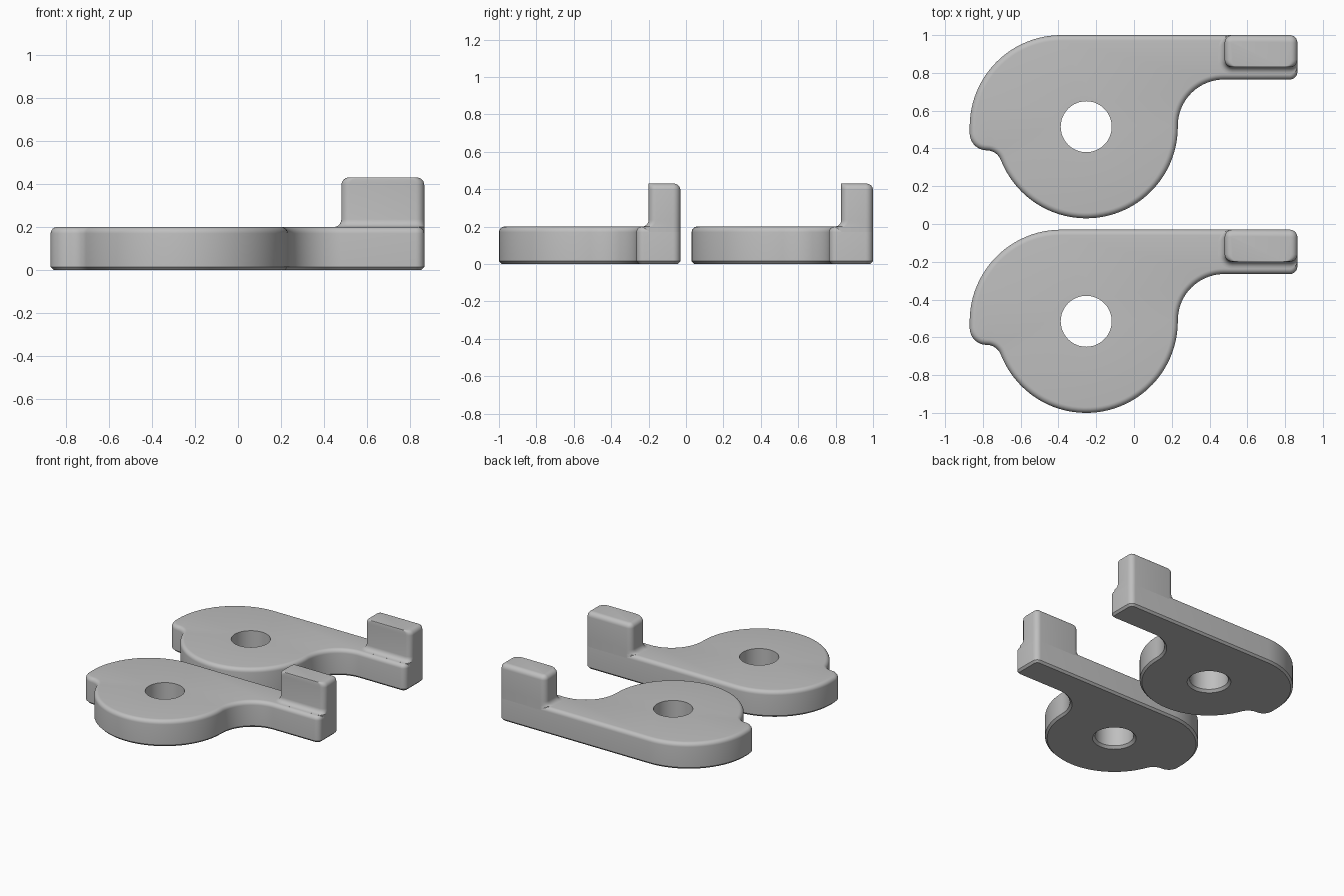
import bpy, bmesh
from math import sin, cos, pi, radians
from mathutils import Vector

if "Cube" in bpy.data.objects:
    bpy.data.objects.remove(bpy.data.objects["Cube"])

grey = bpy.data.materials.new("plain grey")
grey.diffuse_color = (0.52, 0.52, 0.52, 1)
grey.use_nodes = True
grey.node_tree.nodes["Principled BSDF"].inputs["Base Color"].default_value = grey.diffuse_color


def arc(cx, cy, r, a0, a1, n):
    return [Vector((cx + r * cos(radians(a0 + (a1 - a0) * i / n)),
                    cy + r * sin(radians(a0 + (a1 - a0) * i / n)))) for i in range(n + 1)]


def inset(pts, d):
    """Move a counter-clockwise outline inwards by d."""
    out = []
    for i, p in enumerate(pts):
        a = (p - pts[i - 1]).normalized()
        b = (pts[(i + 1) % len(pts)] - p).normalized()
        na, nb = Vector((-a.y, a.x)), Vector((-b.y, b.x))
        m = (na + nb).normalized()
        out.append(p + m * d / max(m.dot(na), 0.5))
    return out


def loft(bm, rings):
    """Skin a list of (outline, z) rings; return the first and last vertex loops."""
    loops = [[bm.verts.new((p.x, p.y, z)) for p in pts] for pts, z in rings]
    for lo, hi in zip(loops, loops[1:]):
        for i in range(len(lo)):
            bm.faces.new((lo[i - 1], lo[i], hi[i], hi[i - 1]))
    return loops[0], loops[-1]


def loop_edges(bm, loop):
    return [bm.edges.get((loop[i - 1], loop[i])) for i in range(len(loop))]


def finish(bm, name, y):
    bmesh.ops.recalc_face_normals(bm, faces=bm.faces[:])
    mesh = bpy.data.meshes.new(name)
    bm.to_mesh(mesh)
    bm.free()
    mesh.materials.append(grey)
    ob = bpy.data.objects.new(name, mesh)
    ob.location.y = y
    bpy.context.collection.objects.link(ob)
    bpy.ops.object.select_all(action='DESELECT')
    ob.select_set(True)
    bpy.context.view_layer.objects.active = ob
    bpy.ops.object.shade_smooth_by_angle(angle=radians(30))


# Plate outline: back arc, nub, round disc, concave neck, arm end
OUTLINE = (arc(-0.385, 0.515, 0.485, 90, 180, 24)
           + arc(-0.78, 0.48, 0.09, 180, 270, 10)
           + arc(-0.78, 0.31, 0.08, 90, 21.3, 8)[1:]
           + arc(-0.253, 0.515, 0.485, 201.3, 360, 40)[1:]
           + arc(0.477, 0.52, 0.245, 180, 90, 20)
           + arc(0.825, 0.805, 0.04, -90, 0, 6)
           + arc(0.825, 0.96, 0.04, 0, 90, 6))


def plate(y):
    bm = bmesh.new()
    f = 0.03
    steps = [(0.015, 0), (0, 0.015)]                      # bottom chamfer
    steps += [(f * (1 - cos(t)), 0.2 - f + f * sin(t))    # rounded top edge
              for t in [i * pi / 12 for i in range(7)]]
    outer = loft(bm, [(inset(OUTLINE, d), z) for d, z in steps])
    # bore, countersunk below
    inner = loft(bm, [(arc(-0.253, 0.515, r, 0, 352.5, 47), z)
                      for r, z in ((0.153, 0), (0.135, 0.018), (0.135, 0.2))])
    for o, i in zip(outer, inner):
        bmesh.ops.triangle_fill(bm, use_beauty=True,
                                edges=loop_edges(bm, o) + loop_edges(bm, i))
    finish(bm, "cam_plate", y)


def post_ring(flare, d):
    """Post section: flare widens front and left, d narrows sides and back."""
    r = 0.04
    x0, x1, y0, y1 = 0.48 - flare + d, 0.865 - d, 0.83 - flare, 1.0 - d
    rl, rb = r + flare, max(r - d, 0.006)
    rbl = rl if flare else rb
    return (arc(x0 + rl, y0 + rl, rl, 180, 270, 6) + arc(x1 - r, y0 + r, r, 270, 360, 6)
            + arc(x1 - rb, y1 - rb, rb, 0, 90, 6) + arc(x0 + rbl, y1 - rbl, rbl, 90, 180, 6))


def post(y):
    bm = bmesh.new()
    g, f, top = 0.036, 0.035, 0.43
    quarter = [i * pi / 12 for i in range(7)]
    rings = [(post_ring(g, 0), 0.165)]
    rings += [(post_ring(g * (1 - sin(t)), 0), 0.2 + g * (1 - cos(t))) for t in quarter]
    rings += [(post_ring(0, f * (1 - cos(t))), top - f + f * sin(t)) for t in quarter]
    for loop in loft(bm, rings):
        bm.faces.new(loop)
    finish(bm, "upright_post", y)


# Two identical levers, one behind the other
for offset in (0, -1.03):
    plate(offset)
    post(offset)
